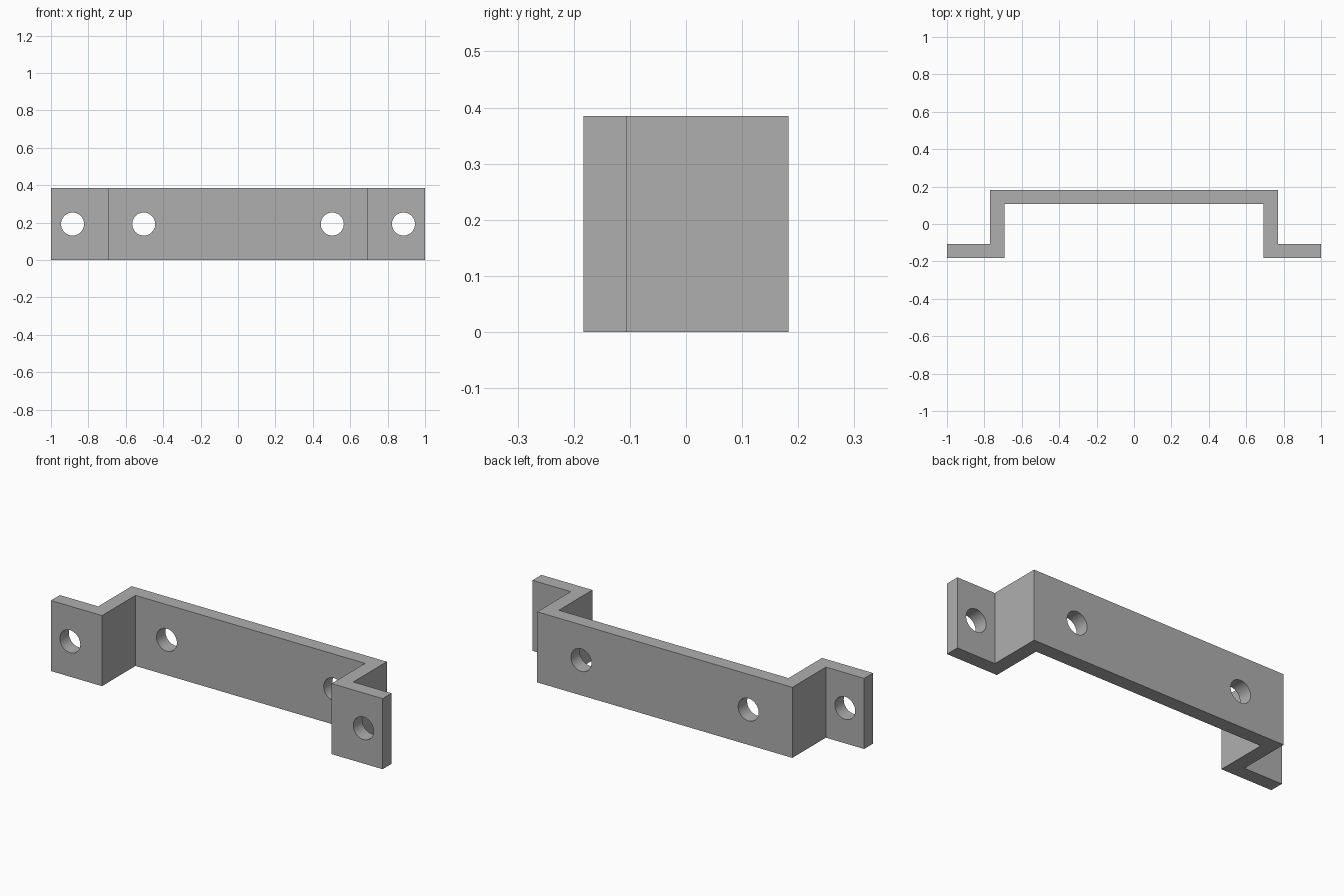
import bpy
import bmesh
from mathutils import Matrix

if "Cube" in bpy.data.objects:
    bpy.data.objects.remove(bpy.data.objects["Cube"], do_unlink=True)

HEIGHT = 0.3846
DEPTH = 0.1827          # half depth
WALL = 0.0769           # plate thickness
LEG = 0.7692            # outer face of each leg
HOLE_RADIUS = 0.0615
HOLES = (0.504, 0.8846)

# Grey metal
grey = bpy.data.materials.new("grey_metal")
grey.use_nodes = True
colour = (0.43, 0.43, 0.43, 1)
grey.diffuse_color = colour
grey.node_tree.nodes["Principled BSDF"].inputs["Base Color"].default_value = colour


def make_object(name, bm):
    bmesh.ops.recalc_face_normals(bm, faces=bm.faces)
    mesh = bpy.data.meshes.new(name)
    bm.to_mesh(mesh)
    bm.free()
    mesh.materials.append(grey)
    obj = bpy.data.objects.new(name, mesh)
    bpy.context.collection.objects.link(obj)
    return obj


# Hat-shaped strip: half profile mirrored, then extruded upwards
half = [
    (LEG, DEPTH),
    (LEG, WALL - DEPTH),
    (1, WALL - DEPTH),
    (1, -DEPTH),
    (LEG - WALL, -DEPTH),
    (LEG - WALL, DEPTH - WALL),
]
profile = half + [(-x, y) for x, y in reversed(half)]
bm = bmesh.new()
base = bm.faces.new([bm.verts.new((x, y, 0)) for x, y in profile])
top = bmesh.ops.extrude_face_region(bm, geom=[base])
top_verts = [v for v in top["geom"] if isinstance(v, bmesh.types.BMVert)]
bmesh.ops.translate(bm, verts=top_verts, vec=(0, 0, HEIGHT))
bracket = make_object("mounting_bracket", bm)

# Screw holes through the back plate and both flanges
bm = bmesh.new()
for side in (-1, 1):
    for x in HOLES:
        place = Matrix.Translation((side * x, 0, HEIGHT / 2)) @ Matrix.Rotation(1.5707963, 4, "X")
        bmesh.ops.create_cone(bm, cap_ends=True, segments=48, radius1=HOLE_RADIUS,
                              radius2=HOLE_RADIUS, depth=1, matrix=place)
cutter = make_object("screw_hole_cutter", bm)
cutter.hide_render = True

cut = bracket.modifiers.new("screw_holes", "BOOLEAN")
cut.operation = "DIFFERENCE"
cut.solver = "EXACT"
cut.object = cutter

bpy.ops.object.select_all(action="DESELECT")
bracket.select_set(True)
bpy.context.view_layer.objects.active = bracket
bpy.ops.object.modifier_apply(modifier=cut.name)
bpy.data.objects.remove(cutter, do_unlink=True)
bpy.ops.object.shade_smooth_by_angle()
